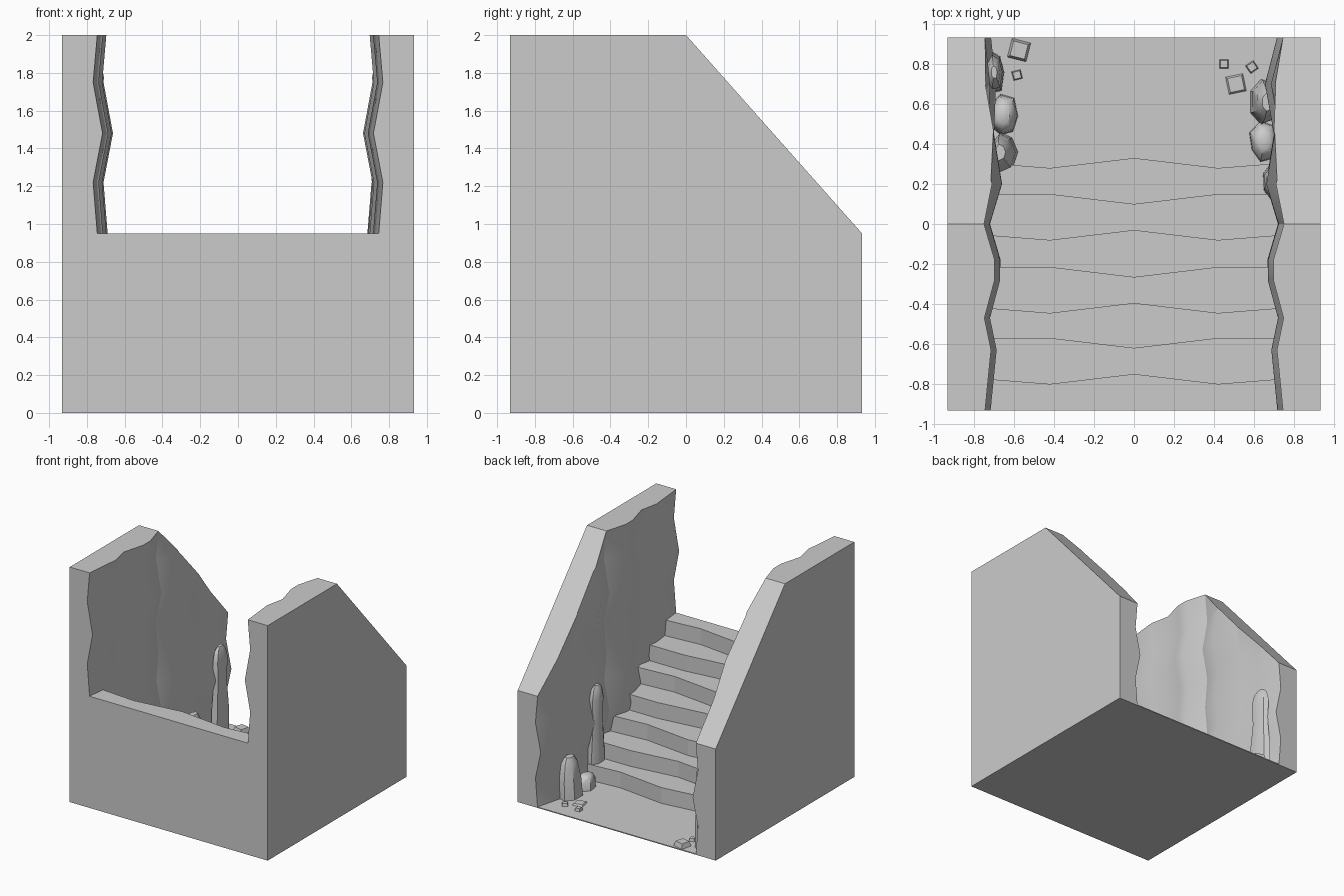
import bpy, bmesh, math, random
from mathutils import Vector

if "Cube" in bpy.data.objects:
    bpy.data.objects.remove(bpy.data.objects["Cube"])

random.seed(4)
H = 0.932          # half of the tile footprint
LIP = 0.95         # height of the top step
FLOOR = 0.008


def finish(name, bm, angle=30):
    bmesh.ops.recalc_face_normals(bm, faces=bm.faces)
    mesh = bpy.data.meshes.new(name)
    bm.to_mesh(mesh)
    bm.free()
    ob = bpy.data.objects.new(name, mesh)
    bpy.context.collection.objects.link(ob)
    bpy.ops.object.select_all(action='DESELECT')
    ob.select_set(True)
    bpy.context.view_layer.objects.active = ob
    bpy.ops.object.shade_smooth_by_angle(angle=math.radians(angle))
    return ob


def loft(bm, rings):
    """Skin closed rings of points and cap both ends."""
    vs = [[bm.verts.new(p) for p in r] for r in rings]
    for a, b in zip(vs, vs[1:]):
        for i in range(len(a)):
            j = (i + 1) % len(a)
            bm.faces.new((a[i], a[j], b[j], b[i]))
    bm.faces.new(vs[0])
    bm.faces.new(vs[-1])


# Walls: wavy inner face, flat outside, top cut to a slope at the back
WAVE_Z = [(0, 0), (.25, -.02), (.48, .03), (.72, -.02), (LIP, 0),
          (1.22, -.022), (1.48, .028), (1.75, -.022), (2, 0)]
WAVE_Y = [(-H, .745), (-.63, .715), (-.47, .748), (-.28, .697), (-.18, .697),
          (0, .75), (.2, .69), (.45, .73)]


def wall(name, side, back):
    bm = bmesh.new()
    rings = []
    for y, x in WAVE_Y + back:
        inner = [(side * (x - g), y, z) for z, g in WAVE_Z]
        rings.append(inner + [(side * H, y, 2), (side * H, y, LIP), (side * H, y, 0)])
    loft(bm, rings)
    cut = bmesh.ops.bisect_plane(
        bm, geom=bm.verts[:] + bm.edges[:] + bm.faces[:], dist=1e-5,
        plane_co=(0, 0, 2), plane_no=Vector((0, 2 - LIP, H)).normalized(),
        clear_outer=True)
    edges = [e for e in bm.edges if e.is_boundary]
    bmesh.ops.holes_fill(bm, edges=edges, sides=0)
    finish(name, bm)


wall("left_wall", -1, [(.7, .72), (H, .745)])
wall("right_wall", 1, [(.7, .685), (H, .745)])

# Stairs: seven worn risers, alternating zigzag fronts, down to a thin floor
COLS = [-.8, -.42, 0, .42, .8]
EDGE_A = [.02, -.01, .04, -.01, .02]
EDGE_B = [.03, .03, -.02, .03, .03]
STEPS = [-.79, -.60, -.435, -.245, -.07, .12, .29]
rise = (LIP - FLOOR) / len(STEPS)
bm = bmesh.new()
rings = []
for c, x in enumerate(COLS):
    ring = [(x, -H, 0), (x, -H, LIP)]
    for i, y in enumerate(STEPS):
        yy = y + (EDGE_B if i % 2 else EDGE_A)[c]
        ring += [(x, yy, LIP - i * rise), (x, yy, LIP - (i + 1) * rise)]
    rings.append(ring + [(x, H, FLOOR), (x, H, 0)])
loft(bm, rings)
finish("stairs_and_floor", bm, 10)


# Rocks: irregular lofted stones against the walls
def rock(name, x, y, rx, ry, h, profile, lean=0, sides=7):
    bm = bmesh.new()
    jit = [random.uniform(.88, 1.12) for _ in range(sides)]
    rings = []
    for t, s in profile:
        rings.append([(x + lean * t + rx * s * jit[i] * math.cos(math.tau * i / sides),
                       y + ry * s * jit[i] * math.sin(math.tau * i / sides),
                       h * t) for i in range(sides)])
    loft(bm, rings)
    finish(name, bm, 40)


PILLAR = [(0, 1), (.3, .95), (.6, .72), (.85, .82), (.96, .6), (1, .3)]
BOULDER = [(0, 1), (.45, .95), (.85, .7), (1, .4)]
rock("left_pillar_stone", -.70, .76, .055, .11, .75, PILLAR)
rock("right_pillar_stone", .69, .21, .05, .10, .79, PILLAR)
rock("left_low_stone", -.65, .54, .075, .105, .13, BOULDER)
rock("right_low_stone", .65, .41, .075, .10, .12, BOULDER)
rock("left_tall_stone", -.65, .36, .07, .10, .33, BOULDER, -.02)
rock("right_tall_stone", .65, .61, .07, .115, .34, BOULDER, .02)

# Pebbles: small tilted blocks scattered on the floor
for i, (x, y, s, h, rot) in enumerate([
        (-.575, .87, .10, .045, -.25), (-.585, .745, .048, .03, .25),
        (.45, .80, .048, .03, 0), (.59, .785, .05, .03, .6), (.51, .70, .095, .02, .2)]):
    bm = bmesh.new()
    bmesh.ops.create_cube(bm, size=1)
    for v in bm.verts:
        k = .75 if v.co.z > 0 else 1
        v.co = Vector((v.co.x * s * k, v.co.y * s * k, (v.co.z + .5) * h))
    ob = finish("pebble_%d" % (i + 1), bm)
    ob.location = (x, y, .002)
    ob.rotation_euler = (0, 0, rot)
